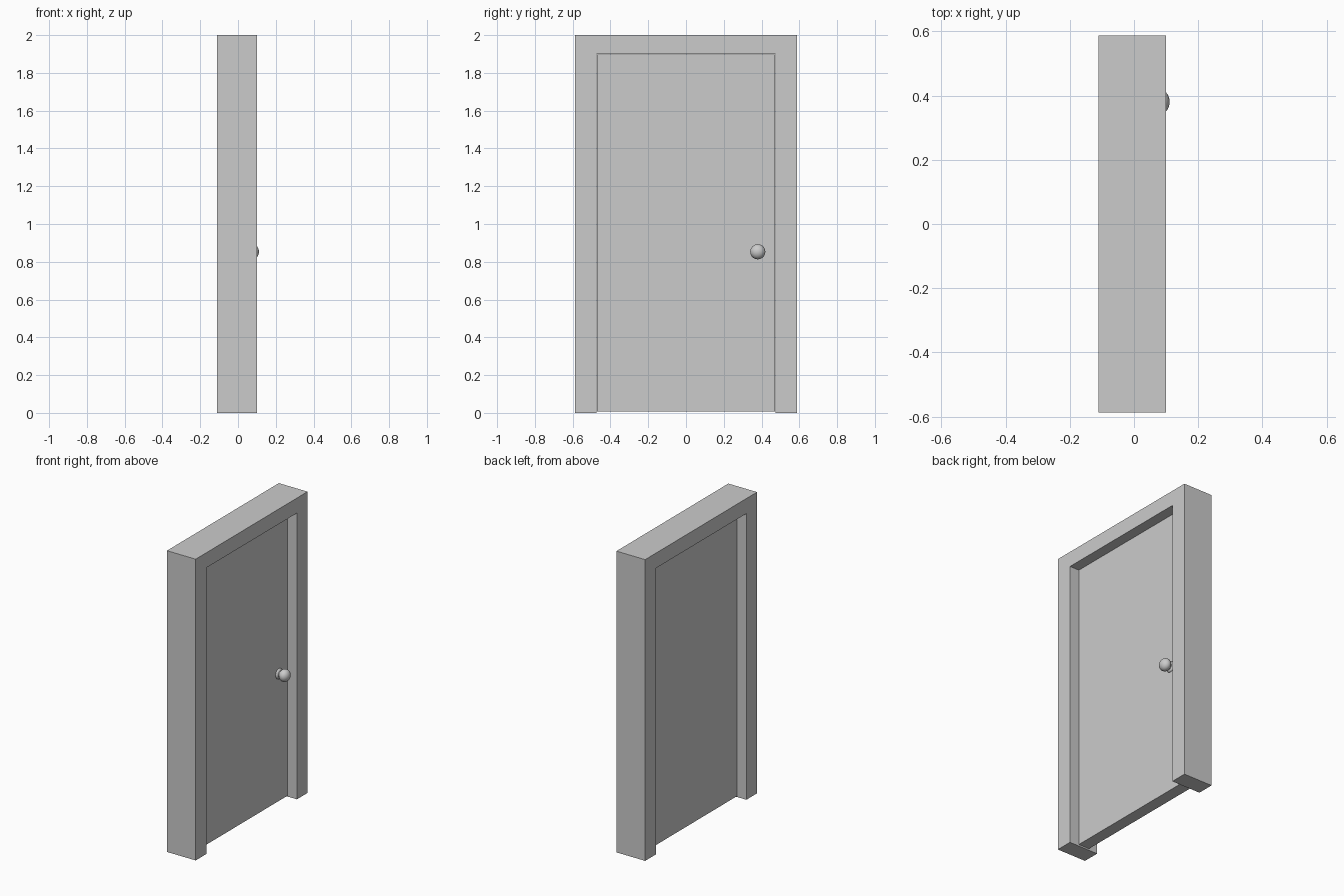
import bpy, bmesh, math
from mathutils import Matrix

if "Cube" in bpy.data.objects:
    bpy.data.objects.remove(bpy.data.objects["Cube"])


def finish(name, bm):
    bmesh.ops.recalc_face_normals(bm, faces=bm.faces)
    mesh = bpy.data.meshes.new(name)
    bm.to_mesh(mesh)
    bm.free()
    obj = bpy.data.objects.new(name, mesh)
    bpy.context.collection.objects.link(obj)
    return obj


def extruded(name, outline, x0, x1):
    """Extrude a closed (y, z) outline from x0 to x1."""
    bm = bmesh.new()
    face = bm.faces.new([bm.verts.new((x0, y, z)) for y, z in outline])
    res = bmesh.ops.extrude_face_region(bm, geom=[face])
    verts = [v for v in res["geom"] if isinstance(v, bmesh.types.BMVert)]
    bmesh.ops.translate(bm, verts=verts, vec=(x1 - x0, 0, 0))
    if face.is_valid is False or len(bm.faces) < len(outline) + 2:
        bm.faces.new([v for v in bm.verts if v not in verts])
    return finish(name, bm)


# Frame: two jambs and a header in one U-shaped profile
W, H, IN_W, IN_H = 0.587, 2.0, 0.475, 1.90
right = [(IN_W, IN_H), (IN_W, 0), (W, 0), (W, H)]
left = [(-y, z) for y, z in reversed(right)]
extruded("door_frame", right + left, -0.111, 0.10)

# Door leaf, recessed equally on both sides with a hairline gap
DW, DH = IN_W - 0.003, IN_H - 0.003
DOOR_FRONT = 0.034
extruded("door_leaf", [(-DW, 0.008), (DW, 0.008), (DW, DH), (-DW, DH)], -0.045, DOOR_FRONT)

# Knob: lathed rose, neck and rounded grip, as (distance from door, radius)
profile = [(-0.003, 0.0), (-0.003, 0.034), (0.004, 0.034), (0.009, 0.030), (0.012, 0.022)]
a, r, tip = 0.034, 0.04, 0.111 - DOOR_FRONT
for i in range(3, 17):
    t = math.pi * i / 16
    profile.append((tip - a - a * math.cos(t), r * math.sin(t) if i < 16 else 0.0))
bm = bmesh.new()
pts = [bm.verts.new((d, rad, 0)) for d, rad in profile]
edges = [bm.edges.new(p) for p in zip(pts, pts[1:])]
bmesh.ops.spin(bm, geom=pts + edges, cent=(0, 0, 0), axis=(1, 0, 0),
               angle=2 * math.pi, steps=32)
bmesh.ops.remove_doubles(bm, verts=bm.verts, dist=1e-5)
bmesh.ops.transform(bm, matrix=Matrix.Translation((DOOR_FRONT, 0.38, 0.853)), verts=bm.verts)
knob = finish("door_knob", bm)
bpy.context.view_layer.objects.active = knob
knob.select_set(True)
bpy.ops.object.shade_smooth_by_angle(angle=math.radians(40))
